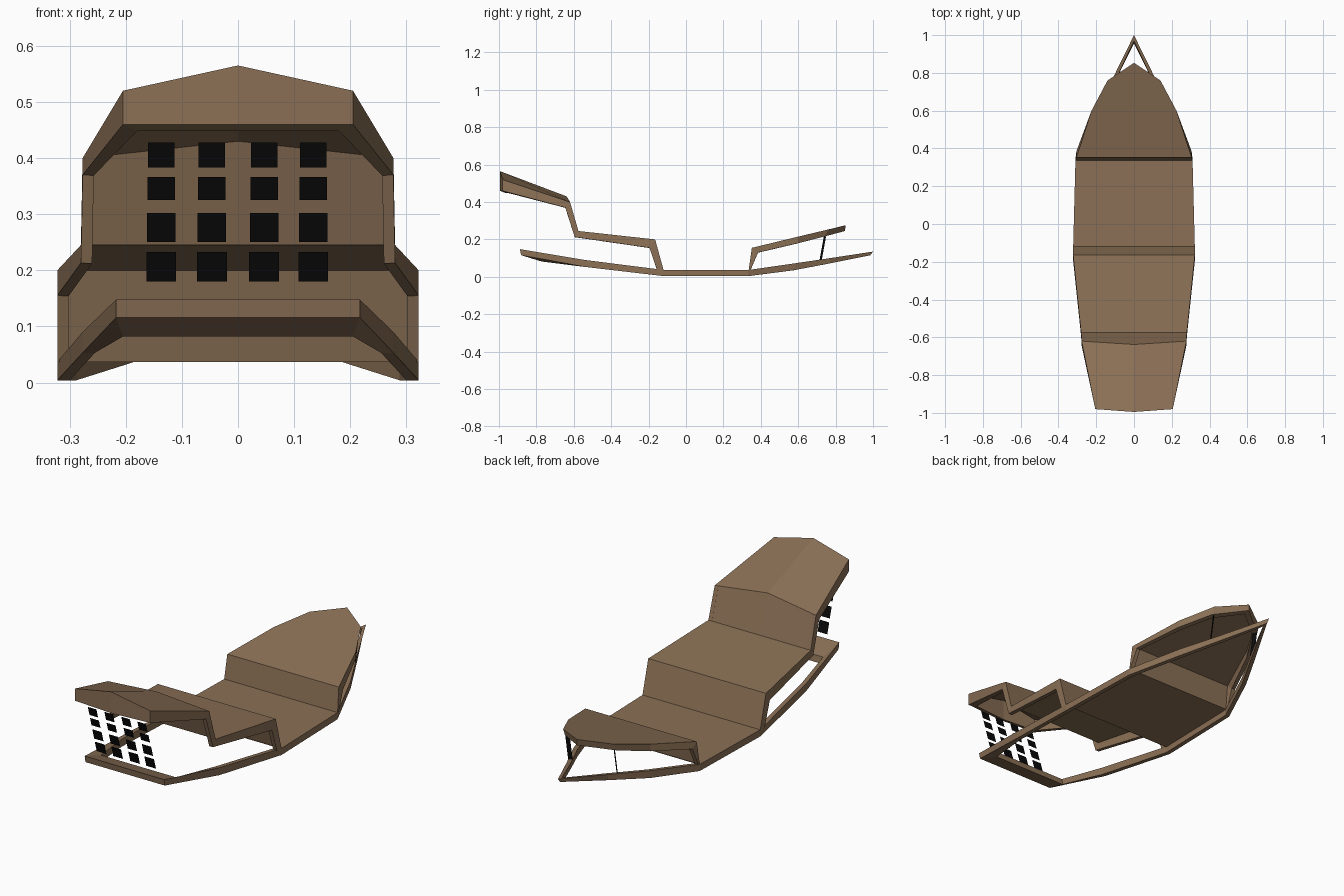
import bpy, bmesh


def material(name, rgb):
    m = bpy.data.materials.new(name)
    m.diffuse_color = (*rgb, 1)
    return m


WOOD = material("brown wood", (0.258, 0.162, 0.092))
BLACK = material("black glass", (0.003, 0.003, 0.003))


def grid_object(name, rows, mat, closed=False, mirror=True, up=False):
    """Skin consecutive rows of points; closed rows make a tube."""
    bm = bmesh.new()
    vs = [[bm.verts.new(p) for p in r] for r in rows]
    for a, b in zip(vs, vs[1:]):
        n = len(a)
        for i in range(n if closed else n - 1):
            j = (i + 1) % n
            bm.faces.new((a[i], a[j], b[j], b[i]))
    bmesh.ops.remove_doubles(bm, verts=bm.verts, dist=1e-5)
    bmesh.ops.recalc_face_normals(bm, faces=bm.faces)
    bm.normal_update()
    if up and sum(f.normal.z for f in bm.faces) < 0:
        bmesh.ops.reverse_faces(bm, faces=bm.faces)
    me = bpy.data.meshes.new(name)
    bm.to_mesh(me)
    bm.free()
    ob = bpy.data.objects.new(name, me)
    bpy.context.collection.objects.link(ob)
    me.materials.append(mat)
    if mirror:
        mod = ob.modifiers.new("mirror", 'MIRROR')
        mod.use_clip = True
    return ob


def rim(name, stations):
    """Bar along stations (x, y_top, z_top, y_bot, z_bot, inset_x, inset_y, inner_drop)."""
    rows = []
    for x, yt, zt, yb, zb, dx, dy, dz in stations:
        rows.append([(x, yt, zt), (x, yb, zb),
                     (x - dx, yb + dy, zb - dz), (x - dx, yt + dy, zt - dz)])
    grid_object(name, rows, WOOD, closed=True)


# stepped deck sheet, from stern to foredeck (half, mirrored): y/z centre, then side
deck = [(-.995, .565, .205, -.98, .52), (-.638, .43, .277, -.62, .40),
        (-.575, .245, .28, -.575, .245), (-.165, .20, .322, -.165, .20),
        (-.12, .037, .322, -.12, .037), (.335, .037, .31, .335, .037),
        (.352, .155, .305, .352, .155), (.6, .215, .225, .6, .215),
        (.76, .253, .14, .76, .253)]
rows = [[(0, yc, zc), (x, y, z)] for yc, zc, x, y, z in deck]
rows.append([(0, .853, .275), (.004, .850, .275)])
grid_object("stepped_deck", rows, WOOD, up=True)

# hanging rim under the aft decks
rim("aft_deck_rim", [
    (0, -.995, .565, -.995, .46, 0, .03, .012),
    (.205, -.98, .52, -.98, .46, .025, .03, .012),
    (.277, -.62, .40, -.645, .37, .02, 0, .001),
    (.28, -.575, .245, -.595, .213, .02, 0, .001),
    (.322, -.165, .20, -.195, .155, .02, 0, .001),
    (.322, -.12, .037, -.155, .037, .02, 0, .001)])

# hanging rim under the foredeck
rim("foredeck_rim", [
    (.31, .335, .037, .345, .037, .02, 0, .001),
    (.305, .352, .155, .385, .13, .02, 0, .001),
    (.225, .6, .215, .6, .18, .02, -.01, .003),
    (.14, .76, .253, .745, .217, .015, -.02, .005),
    (0, .853, .275, .85, .245, 0, -.03, .007)])

# lower hull rail: open ring with a broad stern strip
rim("lower_rail", [
    (0, -.888, .148, -.882, .116, 0, .11, .034),
    (.217, -.888, .148, -.882, .116, .012, .11, .034),
    (.277, -.54, .09, -.54, .053, .022, 0, 0),
    (.322, -.12, .037, -.12, .004, .022, 0, 0),
    (.31, .335, .037, .335, .004, .022, 0, 0),
    (.21, .58, .072, .58, .036, .02, -.005, .001),
    (.113, .77, .1, .77, .072, .016, -.01, .002),
    (0, 1.0, .135, .985, .115, 0, -.03, .005)])

# middle deck underside, closing the rail amidships
grid_object("middle_underside", [[(0, -.12, .034), (.302, -.12, .034)],
                                 [(0, .335, .034), (.29, .335, .034)]], WOOD)

# stern windows: four by four panes on a leaning plane
bands = [(.18, .233), (.25, .302), (.325, .366), (.383, .428)]
lean = lambda z: -.945 + (.43 - z) * .3
for c, x in enumerate((-.137, -.0465, .0465, .134)):
    for r, (z0, z1) in enumerate(bands):
        w = .0265 - .001 * r
        grid_object(f"stern_window_{c}_{r}",
                    [[(x - w, lean(z), z), (x + w, lean(z), z)] for z in (z0, z1)],
                    BLACK, mirror=False)

# thin black strips between foredeck and rail
grid_object("bow_strip", [[(.12, .714, .09), (.136, .726, .09)],
                          [(.12, .737, .217), (.136, .749, .217)]], BLACK)
